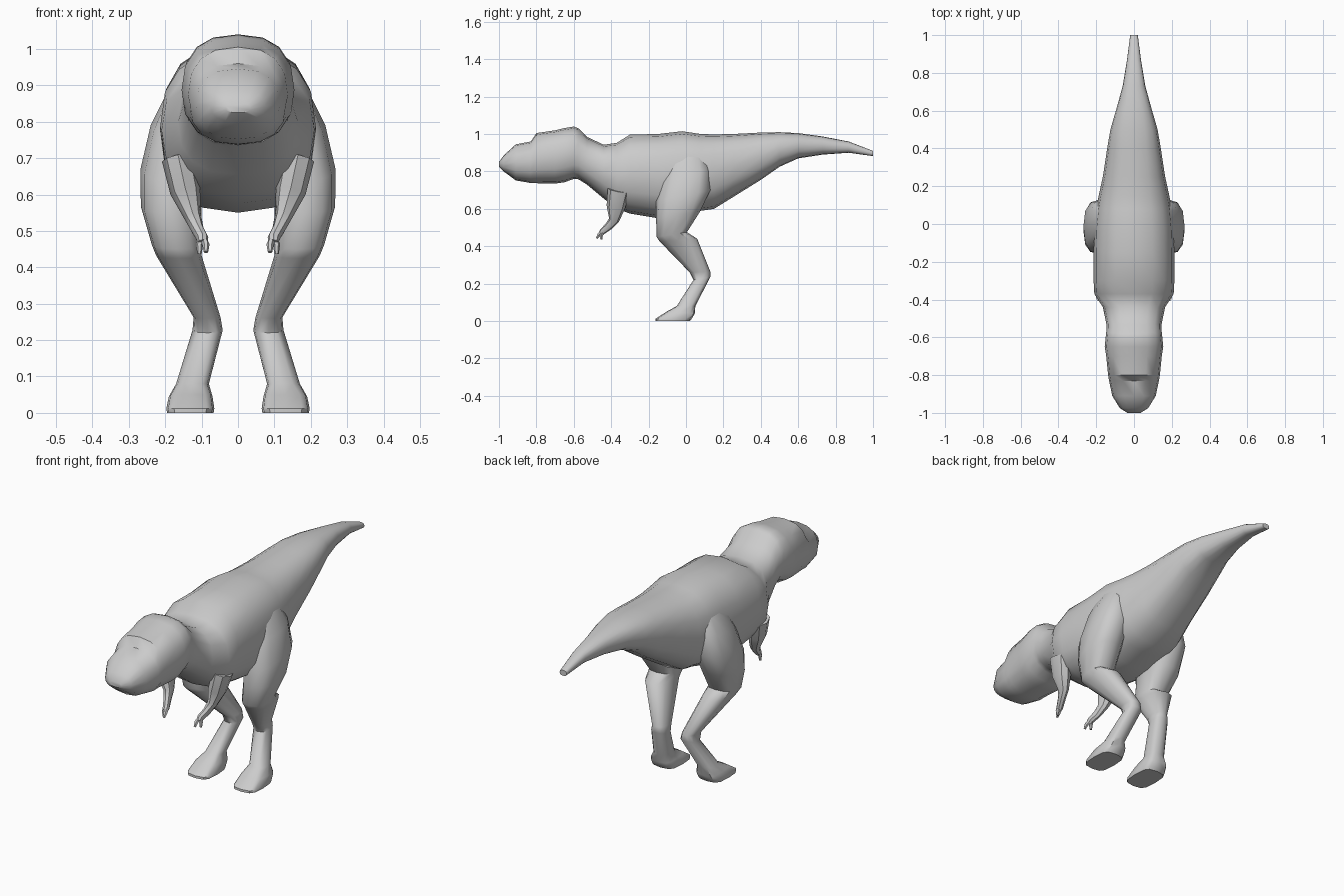
import bpy, bmesh, math
from mathutils import Vector


def ring(center, a, b, sides, n):
    """Superellipse ring spanned by half-axes a and b."""
    def p(v):
        return math.copysign(abs(v) ** (2 / n), v)
    pts = []
    for i in range(sides):
        t = 2 * math.pi * i / sides
        pts.append(center + a * p(math.cos(t)) + b * p(math.sin(t)))
    return pts


def loft(name, rings, mirror=False, angle=42):
    """Skin a list of rings, cap the ends, optionally mirror across x."""
    bm = bmesh.new()
    loops = [[bm.verts.new(c) for c in r] for r in rings]
    for r0, r1 in zip(loops, loops[1:]):
        k = len(r0)
        for i in range(k):
            j = (i + 1) % k
            bm.faces.new((r0[i], r0[j], r1[j], r1[i]))
    bm.faces.new(loops[0])
    bm.faces.new(loops[-1])
    bmesh.ops.recalc_face_normals(bm, faces=bm.faces)
    me = bpy.data.meshes.new(name)
    bm.to_mesh(me)
    bm.free()
    ob = bpy.data.objects.new(name, me)
    bpy.context.collection.objects.link(ob)
    bpy.ops.object.select_all(action='DESELECT')
    ob.select_set(True)
    bpy.context.view_layer.objects.active = ob
    bpy.ops.object.shade_smooth_by_angle(angle=math.radians(angle))
    if mirror:
        mod = ob.modifiers.new("mirror", 'MIRROR')
        mod.use_axis = (True, False, False)
        mod.use_mirror_merge = False
    return ob


def tube(name, path, sides=8):
    """Round limb: path of x, y, z, x radius, radius across."""
    pts = [Vector(p[:3]) for p in path]
    rings = []
    for i, p in enumerate(path):
        d = (pts[min(i + 1, len(pts) - 1)] - pts[max(i - 1, 0)]).normalized()
        across = d.cross(Vector((1, 0, 0))).normalized()
        side = across.cross(d).normalized()
        rings.append(ring(pts[i], side * p[3], across * p[4], sides, 2))
    return loft(name, rings, mirror=True)


# Head, neck, trunk and tail: y, top z, bottom z, half width
body = [
    (-1.00, 0.85, 0.825, 0.035), (-0.975, 0.885, 0.80, 0.075),
    (-0.91, 0.945, 0.752, 0.115), (-0.83, 0.96, 0.738, 0.132),
    (-0.80, 1.005, 0.737, 0.137), (-0.70, 1.02, 0.735, 0.147),
    (-0.65, 1.032, 0.742, 0.155), (-0.60, 1.04, 0.76, 0.15),
    (-0.575, 1.03, 0.758, 0.147), (-0.53, 0.985, 0.73, 0.146),
    (-0.44, 0.943, 0.655, 0.165), (-0.37, 0.953, 0.60, 0.21),
    (-0.30, 0.997, 0.575, 0.214), (-0.15, 1.0, 0.55, 0.214),
    (-0.02, 1.015, 0.56, 0.21), (0.08, 1.0, 0.59, 0.20),
    (0.15, 0.998, 0.60, 0.187), (0.25, 1.0, 0.662, 0.165),
    (0.40, 1.008, 0.755, 0.142), (0.50, 1.01, 0.825, 0.125),
    (0.60, 1.005, 0.87, 0.096), (0.73, 0.987, 0.89, 0.06),
    (0.87, 0.96, 0.90, 0.037), (1.00, 0.91, 0.882, 0.02),
]
loft("body", [ring(Vector((0, y, (t + b) / 2)), Vector((w, 0, 0)),
                   Vector((0, 0, (t - b) / 2)), 16, 2.45)
              for y, t, b, w in body])

# Hind legs: front y, front z, back y, back z, inner x, outer x
leg = [
    (-0.09, 0.88, 0.11, 0.88, 0.06, 0.195),
    (-0.125, 0.77, 0.13, 0.81, 0.06, 0.24),
    (-0.16, 0.64, 0.13, 0.70, 0.09, 0.268),
    (-0.16, 0.55, 0.075, 0.585, 0.10, 0.267),
    (-0.157, 0.45, 0.005, 0.475, 0.10, 0.237),
    (-0.14, 0.425, 0.06, 0.44, 0.10, 0.225),
    (0.02, 0.26, 0.13, 0.265, 0.048, 0.122),
    (0.04, 0.22, 0.13, 0.235, 0.042, 0.125),
    (-0.05, 0.08, 0.05, 0.08, 0.08, 0.17),
    (-0.105, 0.05, 0.047, 0.04, 0.07, 0.19),
    (-0.163, 0.012, 0.03, 0.012, 0.065, 0.197),
    (-0.163, 0.0, 0.02, 0.0, 0.067, 0.195),
]
loft("hind_leg", [ring(Vector(((xi + xo) / 2, (fy + by) / 2, (fz + bz) / 2)),
                       Vector(((xo - xi) / 2, 0, 0)),
                       Vector((0, (fy - by) / 2, (fz - bz) / 2)), 12,
                       2.5 if fz > 0.06 else 3.5)
                  for fy, fz, by, bz, xi, xo in leg], mirror=True)

# Small arms
tube("arm", [
    (0.165, -0.36, 0.70, 0.045, 0.06),
    (0.145, -0.375, 0.61, 0.042, 0.05),
    (0.125, -0.385, 0.54, 0.024, 0.028),
    (0.112, -0.415, 0.505, 0.018, 0.021),
    (0.098, -0.445, 0.48, 0.017, 0.017),
    (0.097, -0.455, 0.468, 0.014, 0.013),
])

# Two fingers per hand
for name, x, y, z in (("inner_finger", 0.088, -0.478, 0.442),
                      ("outer_finger", 0.106, -0.453, 0.436)):
    tube(name, [
        (0.097, -0.44, 0.485, 0.009, 0.012),
        (x, (y - 0.452) / 2, 0.462, 0.01, 0.01),
        (x, y, z, 0.006, 0.006),
    ], sides=6)
